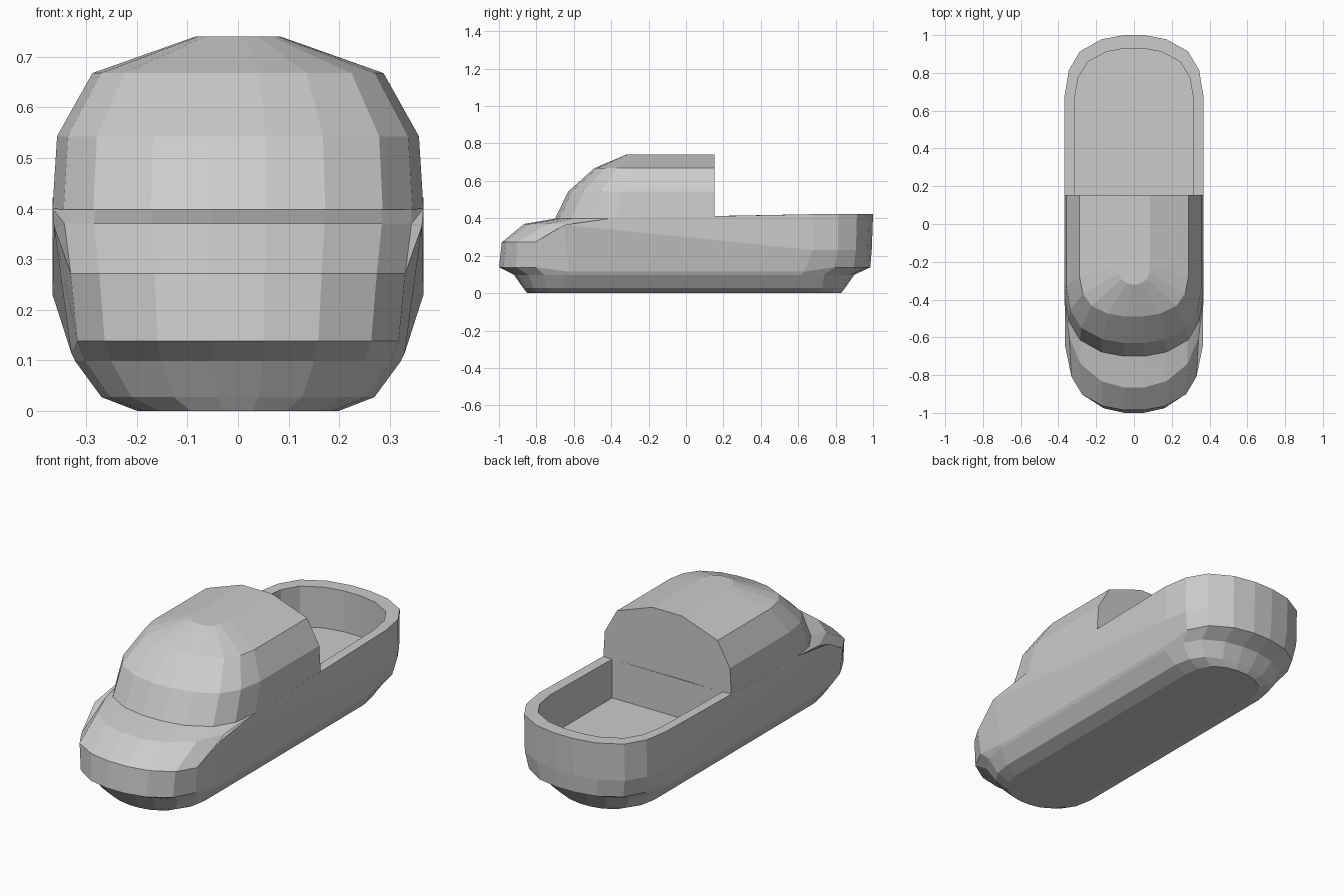
import bpy, bmesh

if "Cube" in bpy.data.objects:
    bpy.data.objects.remove(bpy.data.objects["Cube"])

# Half of the rounded end outline: (width fraction, length fraction)
END = [(1, 0), (.94, .42), (.78, .73), (.47, .93), (.15, 1)]


def end_arc(hw, y0, y1, z, corner=None):
    """Rounded end from +x to -x; corner replaces the two outermost points."""
    half = [(hw * a, y0 + (y1 - y0) * b, z) for a, b in END]
    if corner:
        half[0] = corner
    return half + [(-x, y, h) for x, y, h in reversed(half)]


def ring(front, rear):
    return end_arc(*front) + end_arc(*rear)[::-1]


def loft(name, rings):
    bm = bmesh.new()
    rows = [[bm.verts.new(p) for p in r] for r in rings]
    n = len(rows[0])
    for a, b in zip(rows, rows[1:]):
        for i in range(n):
            j = (i + 1) % n
            bm.faces.new((a[i], a[j], b[j], b[i]))
    bm.faces.new(rows[0][::-1])
    bm.faces.new(rows[-1])
    bmesh.ops.recalc_face_normals(bm, faces=bm.faces)
    me = bpy.data.meshes.new(name)
    bm.to_mesh(me)
    bm.free()
    ob = bpy.data.objects.new(name, me)
    bpy.context.collection.objects.link(ob)
    return ob


# Hull: stacked rounded outlines with a stepped nose and a tall tail
hull = loft("hull", [
    ring((.20, -.66, -.85, 0), (.20, .64, .83, 0)),
    ring((.27, -.66, -.87, .027), (.27, .64, .85, .027)),
    ring((.322, -.64, -.92, .098), (.322, .62, .90, .098)),
    ring((.338, -.66, -1.0, .138, (.33, -.63, .115)),
         (.345, .66, .985, .138, (.33, .63, .115))),
    ring((.352, -.68, -.985, .272, (.364, -.65, .365)),
         (.367, .68, .993, .23)),
    ring((.365, -.40, -.865, .37, (.367, -.40, .40)),
         (.367, .68, 1.0, .422)),
    ring((.364, -.36, -.69, .40), (.36, .68, .99, .422)),
])

# Open bed recess behind the cabin
def bed_ring(z):
    return [(.315, .153, z), (-.315, .153, z)] + end_arc(.315, .66, .93, z)[::-1]

cutter = loft("bed_cutter", [bed_ring(.21), bed_ring(.6)])
cutter.hide_render = True
cutter.hide_viewport = True
cut = hull.modifiers.new("bed", 'BOOLEAN')
cut.operation = 'DIFFERENCE'
cut.solver = 'EXACT'
cut.object = cutter


# Cabin: domed front, faceted roof and flat back wall
def cabin_ring(hw, y0, y1, z):
    return end_arc(hw, y0, y1, z) + [(-hw, .153, z), (hw, .153, z)]

loft("cabin", [
    cabin_ring(.367, -.38, -.70, .398),
    cabin_ring(.358, -.33, -.63, .543),
    cabin_ring(.288, -.28, -.49, .668),
    cabin_ring(.085, -.22, -.32, .74),
])
